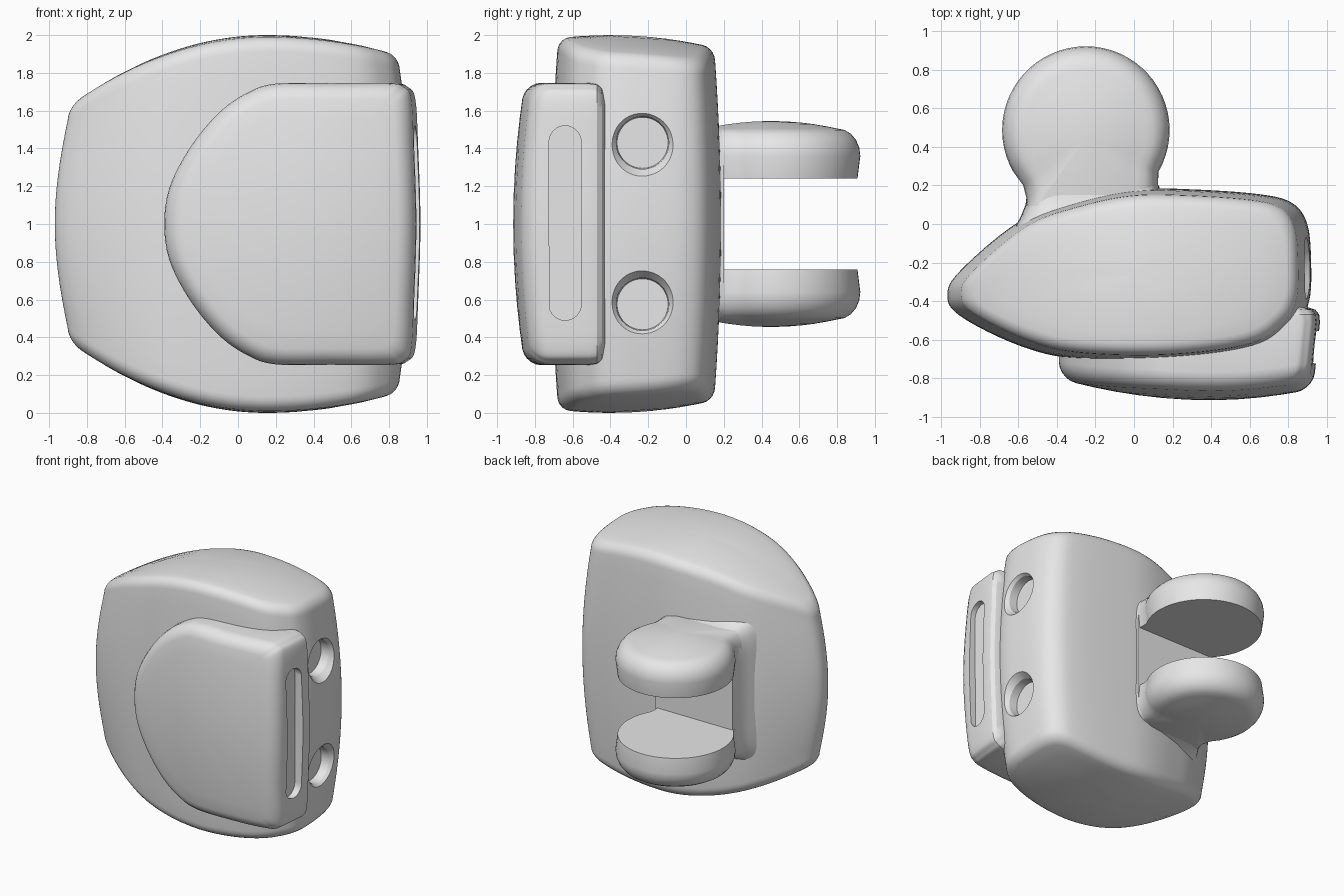
import bpy, bmesh
from math import sin, cos, pi, radians
from mathutils import Vector

cube = bpy.data.objects.get("Cube")
if cube:
    bpy.data.objects.remove(cube, do_unlink=True)

grey = bpy.data.materials.new("plain_grey")
grey.use_nodes = True
grey.diffuse_color = (0.8, 0.8, 0.8, 1)
for node in grey.node_tree.nodes:
    if node.type == 'BSDF_PRINCIPLED':
        node.inputs["Base Color"].default_value = (0.8, 0.8, 0.8, 1)


def spline(points, steps=6):
    """Closed smooth outline through the points."""
    out, n = [], len(points)
    for i in range(n):
        a, b, c, d = (Vector(points[(i + k) % n]) for k in (-1, 0, 1, 2))
        for s in range(steps):
            t = s / steps
            out.append(0.5 * (2 * b + (c - a) * t + (2 * a - 5 * b + 4 * c - d) * t ** 2
                              + (3 * b - a - 3 * c + d) * t ** 3))
    return out


def scaled(outline, centre, sx, sy):
    return [(centre[0] + (p[0] - centre[0]) * sx, centre[1] + (p[1] - centre[1]) * sy)
            for p in outline]


def inset(outline, centre, half, d, f=1):
    return scaled(outline, centre, f * (1 - d / half[0]), f * (1 - d / half[1]))


def loft(name, rings):
    """Skin a stack of equal rings and close both ends."""
    bm = bmesh.new()
    rows = [[bm.verts.new(p) for p in ring] for ring in rings]
    n = len(rows[0])
    for r0, r1 in zip(rows, rows[1:]):
        for i in range(n):
            j = (i + 1) % n
            bm.faces.new((r0[i], r0[j], r1[j], r1[i]))
    bm.faces.new(rows[0])
    bm.faces.new(rows[-1])
    bmesh.ops.recalc_face_normals(bm, faces=bm.faces)
    mesh = bpy.data.meshes.new(name)
    bm.to_mesh(mesh)
    bm.free()
    obj = bpy.data.objects.new(name, mesh)
    bpy.context.collection.objects.link(obj)
    mesh.materials.append(grey)
    return obj


def cut(obj, cutters):
    for c in cutters:
        mod = obj.modifiers.new("cut", 'BOOLEAN')
        mod.operation, mod.solver, mod.object = 'DIFFERENCE', 'EXACT', c
    bpy.context.view_layer.update()
    graph = bpy.context.evaluated_depsgraph_get()
    mesh = bpy.data.meshes.new_from_object(obj.evaluated_get(graph))
    obj.modifiers.clear()
    obj.data = mesh
    for c in cutters:
        bpy.data.objects.remove(c, do_unlink=True)


ARC = [radians(a) for a in (18, 36, 54, 72, 90)]
CAP = (0.85, 0.65, 0.45, 0.25, 0.05)

# Main body: teardrop plan, bulging walls, domed ends
plan = spline([(-.97, -.37), (-.9, -.24), (-.6, .01), (-.3, .12), (0, .18), (.3, .18),
               (.65, .155), (.82, .11), (.9, 0), (.92, -.2), (.91, -.4), (.84, -.53),
               (.65, -.65), (.2, -.71), (-.3, -.7), (-.6, -.63), (-.9, -.48)])
MID, HALF, ROUND = (0, -.26), (.93, .45), .07


def half_height(x, y):
    return 1 - (.345 if x < .15 else .22) * (x - .15) ** 2 - .22 * (y + .4) ** 2


def body_ring(d, f, wall, lift):
    ring = []
    for x, y in inset(plan, MID, HALF, d, f):
        h = half_height(x, y)
        ring.append((x, y, 1 + wall * (h - ROUND) + lift))
    return ring


upper = []
for k in range(9):
    v = k / 8
    upper.append(body_ring(0, 1 - .07 * v * v, v, 0))
for a in ARC:
    upper.append(body_ring(ROUND * (1 - cos(a)), .93, 1, ROUND * sin(a)))
for f in CAP:
    upper.append(body_ring(ROUND, .93 * f, 1, ROUND))
lower = [[(x, y, 2 - z) for x, y, z in ring] for ring in reversed(upper[1:])]
body = loft("main_body", lower + upper)

# Countersunk screw holes in the side
holes = []
for z in (.575, 1.43):
    holes.append(loft("hole_cutter", [
        [(x, -.23 + r * cos(i * pi / 24), z + r * sin(i * pi / 24)) for i in range(48)]
        for x, r in ((.8, .135), (.865, .14), (.905, .17), (1, .24))]))
cut(body, holes)

# Cover plate wrapped round the front corner
half_edge = [(-.36, 1.2), (-.25, 1.41), (-.1, 1.59), (.05, 1.695), (.2, 1.743),
             (.5, 1.745), (.82, 1.745), (.9, 1.725), (.94, 1.66), (.955, 1.4)]
edge = spline([(-.39, 1)] + half_edge + [(.967, 1)]
              + [(x, 2 - z) for x, z in reversed(half_edge)])
P_MID, P_HALF, P_ROUND = (.3, 1), (.67, .745), .085


def plate_front(x, z):
    return -.915 + .18 * (x - .4) ** 2 + .11 * (z - 1) ** 2


def plate_ring(d, f=1, y=None, back=0):
    ring = []
    for x, z in inset(edge, P_MID, P_HALF, d, f):
        yy = plate_front(x, z) + back if y is None else y
        lean = .1 * max(0, -.5 - yy) * min(1, max(0, (x - .3) / .6))
        ring.append((x - lean, yy, z))
    return ring


rings = [plate_ring(d, y=y) for d, y in ((.07, -.43), (.025, -.445), (.005, -.47), (0, -.51),
                                         (0, -.62))]
rings.append(plate_ring(0, back=P_ROUND))
for a in ARC:
    rings.append(plate_ring(P_ROUND * (1 - cos(a)), back=P_ROUND * (1 - sin(a))))
rings += [plate_ring(P_ROUND, f) for f in CAP]
plate = loft("cover_plate", rings)

# Long slot in the plate's edge
slot = []
for i in range(33):
    a = pi * i / 16
    slot.append((-.64 + .085 * cos(a), (1.435 if i <= 16 else .575) + .085 * sin(a)))
slot[-1] = (-.555, .575)
cut(plate, [loft("slot_cutter", [[(x, y, z) for y, z in slot] for x in (.89, 1.1)])])

# Raised pad on the back that carries the lugs
pad_edge = []
for i in range(64):
    c, s = cos(i * pi / 32), sin(i * pi / 32)
    pad_edge.append((-.21 + .37 * abs(c) ** .3 * (1 if c > 0 else -1),
                     1 + .55 * abs(s) ** .3 * (1 if s > 0 else -1)))
pad = loft("lug_pad", [
    [(x, y, z) for x, z in scaled(pad_edge, (-.21, 1), f, f)]
    for y, f in ((-.15, 1.25), (-.02, 1.11), (.04, 1.02), (.1, .955), (.16, .935), (.2, .92))])

# Pair of round lugs with flat facing sides
L_MID, L_HALF = (-.25, .45), (.43, .47)
lug_edge = [(-.25 + .435 * cos(radians(a)), .488 + .435 * sin(radians(a)))
            for a in range(-30, 211, 6)]
lug_edge += [(-.575, .2), (-.555, .12), (-.57, .04), (-.58, -.02), (.12, -.02), (.125, .2)]
steps = [(.015, 1, 0), (0, 1, .12)]
steps += [(.12 * (1 - cos(a)), 1, .12 + .145 * sin(a)) for a in ARC]
steps += [(.12, f, .305 - .04 * f * f) for f in CAP]
lugs = []
for name, side in (("upper_lug", 1), ("lower_lug", -1)):
    lugs.append(loft(name, [
        [(x, y, 1 + side * (.24 + h)) for x, y in inset(lug_edge, L_MID, L_HALF, d, f)]
        for d, f, h in steps]))

# Smooth shading with crisp cut edges
bpy.ops.object.select_all(action='DESELECT')
for obj in [body, plate, pad] + lugs:
    obj.select_set(True)
    bpy.context.view_layer.objects.active = obj
bpy.ops.object.shade_smooth_by_angle(angle=radians(32))
